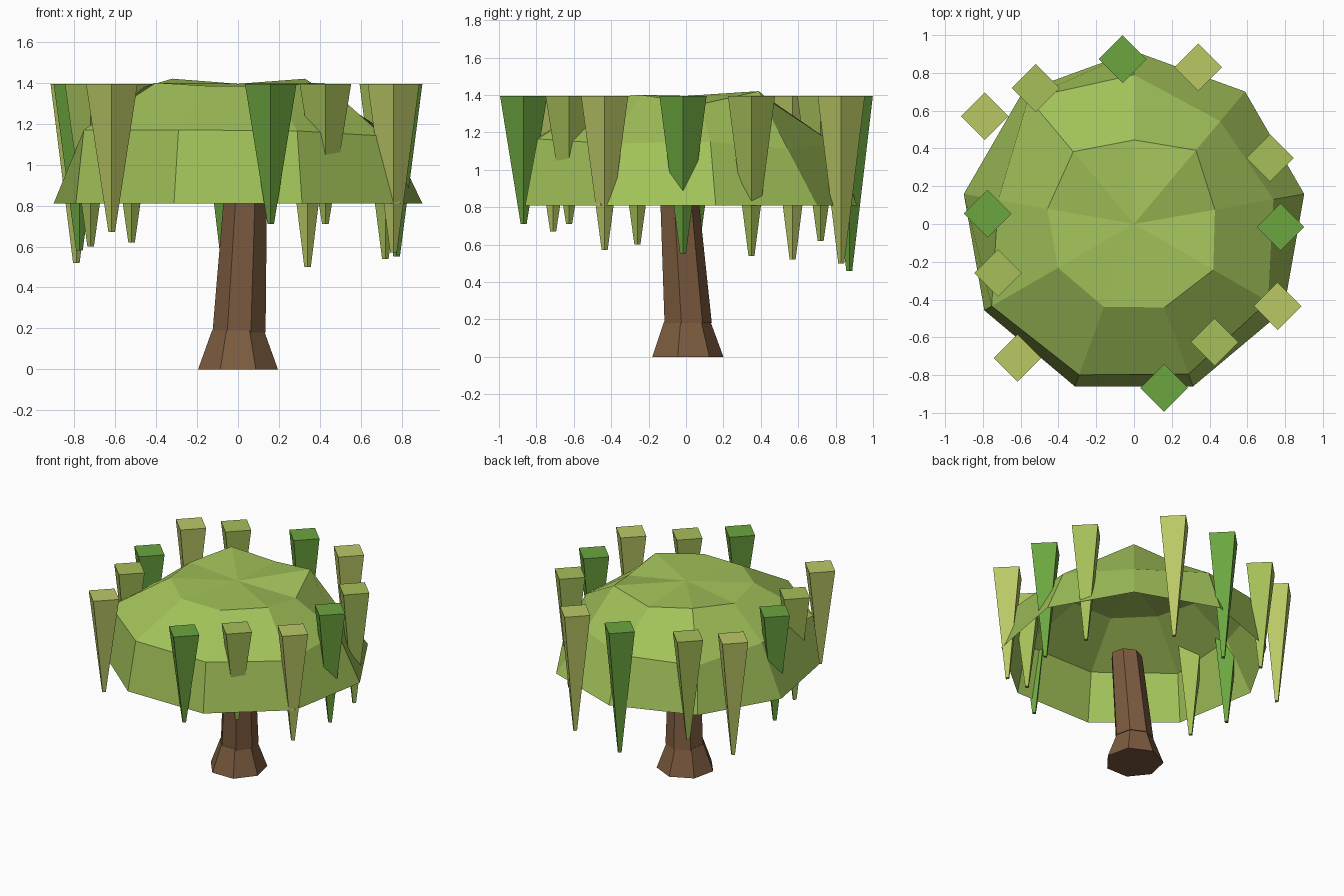
import bpy, bmesh
from math import sin, cos, radians

if "Cube" in bpy.data.objects:
    bpy.data.objects.remove(bpy.data.objects["Cube"])

def material(name, rgb):
    m = bpy.data.materials.new(name)
    m.diffuse_color = (*rgb, 1)
    m.use_nodes = True
    m.node_tree.nodes["Principled BSDF"].inputs["Base Color"].default_value = m.diffuse_color
    return m

bark = material("bark", (0.20, 0.105, 0.05))
leaf = material("leaf", (0.36, 0.54, 0.10))
greens = [material("dark_leaf", (0.15, 0.38, 0.05)),
          material("pale_leaf", (0.50, 0.58, 0.13)),
          material("mid_leaf", (0.38, 0.52, 0.10))]

def ring(n, r, z, cx=0, cy=0, start=90):
    """Ring of n points; r and z may be one value or one per point."""
    rs = r if isinstance(r, list) else [r] * n
    zs = z if isinstance(z, list) else [z] * n
    a = [radians(start + 360 * i / n) for i in range(n)]
    return [(cx + rs[i] * cos(a[i]), cy + rs[i] * sin(a[i]), zs[i]) for i in range(n)]

def loft(name, rings, mat, cap_low=True, cap_high=True, apex=None):
    bm = bmesh.new()
    loops = [[bm.verts.new(p) for p in r] for r in rings]
    n = len(loops[0])
    for lo, hi in zip(loops, loops[1:]):
        for i in range(n):
            j = (i + 1) % n
            bm.faces.new((lo[i], lo[j], hi[j], hi[i]))
    if cap_low:
        bm.faces.new(loops[0][::-1])
    if apex:
        top = bm.verts.new(apex)
        for i in range(n):
            bm.faces.new((loops[-1][i], loops[-1][(i + 1) % n], top))
    elif cap_high:
        bm.faces.new(loops[-1])
    me = bpy.data.meshes.new(name)
    bm.to_mesh(me)
    bm.free()
    me.materials.append(mat)
    ob = bpy.data.objects.new(name, me)
    bpy.context.collection.objects.link(ob)
    return ob

# Flared root and leaning trunk, seven sides
loft("root_flare", [ring(7, 0.2, 0), ring(7, 0.13, 0.19)], bark)
loft("trunk", [ring(7, 0.133, 0.18, 0.005, 0.005),
               ring(7, 0.108, 0.84, 0.036, -0.04)], bark)

# Open canopy shell, nine sides, uneven upper rings (from the back, anticlockwise)
mid_r = [0.79, 0.87, 0.73, 0.87, 0.85, 0.845, 0.82, 0.75, 0.71]
mid_z = [1.14, 1.16, 1.17, 1.17, 1.17, 1.165, 1.14, 1.15, 1.11]
top_r = [0.445, 0.50, 0.465, 0.465, 0.467, 0.47, 0.485, 0.435, 0.51]
top_z = [1.37, 1.42, 1.38, 1.40, 1.385, 1.385, 1.40, 1.35, 1.42]
loft("canopy", [ring(9, 0.915, 0.81), ring(9, mid_r, mid_z), ring(9, top_r, top_z)],
     leaf, cap_low=False, apex=(0, 0, 1.395))

# Hanging fronds: x, y, tip height, going round the canopy
fronds = [(-0.06, 0.873, 0.46), (0.34, 0.83, 0.50), (-0.52, 0.72, 0.62),
          (-0.775, 0.055, 0.58), (-0.79, 0.57, 0.52), (-0.72, -0.26, 0.60),
          (0.16, -0.868, 0.71), (-0.617, -0.71, 0.67), (0.427, -0.625, 0.71),
          (0.775, -0.016, 0.55), (0.76, -0.435, 0.57), (0.72, 0.35, 0.54)]
for i, (x, y, tip) in enumerate(fronds):
    loft(f"frond_{i + 1}", [ring(4, 0.016, tip, x, y), ring(4, 0.126, 1.395, x, y)],
         greens[i % 3])
